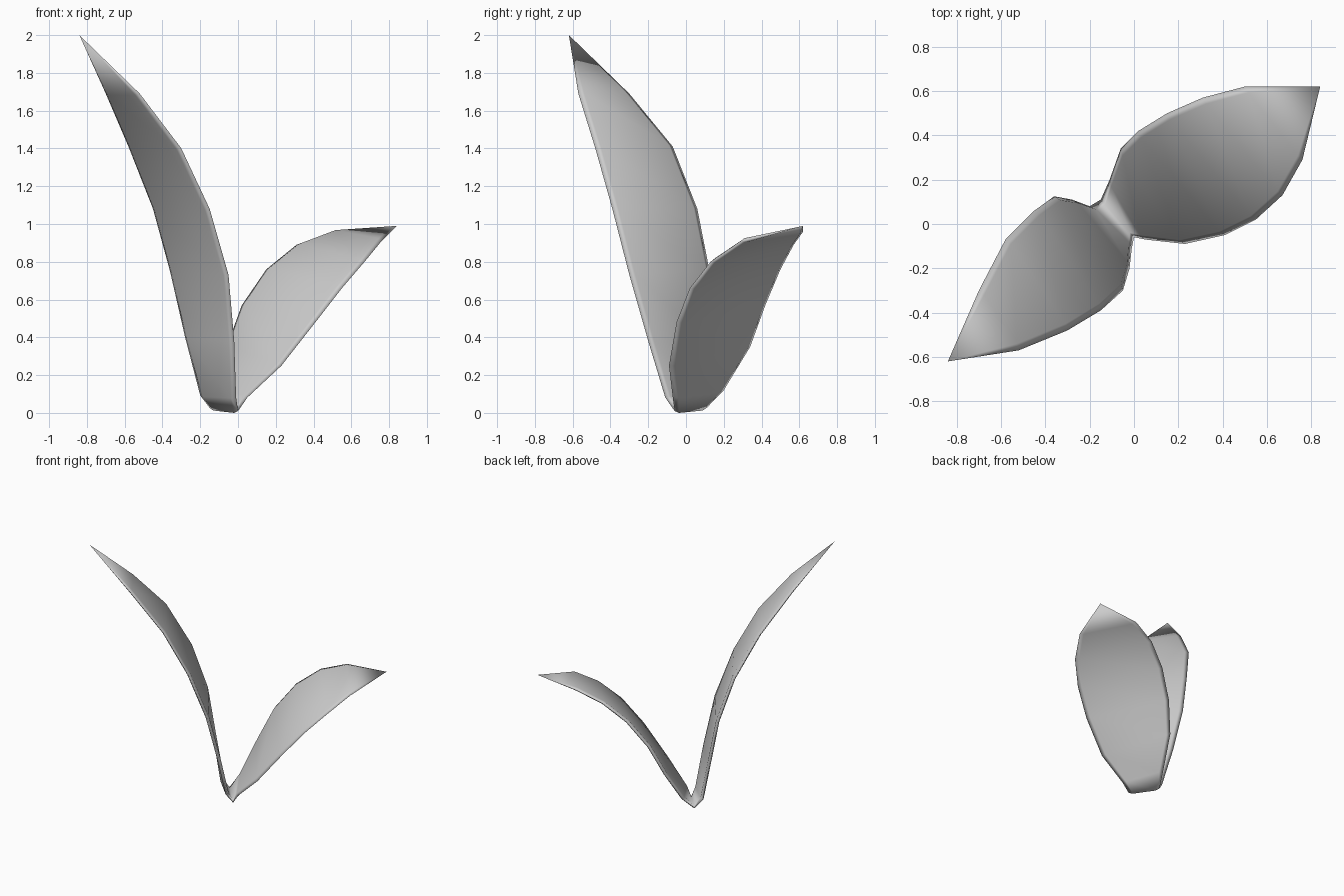
import bpy, bmesh
from mathutils import Vector

if "Cube" in bpy.data.objects:
    bpy.data.objects.remove(bpy.data.objects["Cube"])

THICK = 0.012   # half thickness of the blade
RIM = 0.03      # width of the tapered rim

# Front and back edge of each leaf, row by row from the tip to the base
tall_tip = (-0.84, -0.62, 2.0)
tall = [
    ((-0.52, -0.57, 1.69), (-0.70, -0.30, 1.69)),
    ((-0.30, -0.48, 1.40), (-0.58, -0.07, 1.41)),
    ((-0.15, -0.39, 1.08), (-0.45, 0.06, 1.08)),
    ((-0.05, -0.30, 0.73), (-0.36, 0.125, 0.75)),
    ((-0.02, -0.20, 0.38), (-0.28, 0.11, 0.40)),
    ((-0.01, -0.11, 0.08), (-0.20, 0.08, 0.09)),
]
base = [((0.0, -0.06, 0.008), (-0.15, 0.11, 0.025))]
short = [
    ((0.05, -0.07, 0.08), (-0.11, 0.20, 0.12)),
    ((0.23, -0.09, 0.25), (-0.06, 0.34, 0.35)),
    ((0.41, -0.05, 0.48), (0.02, 0.42, 0.57)),
    ((0.55, 0.02, 0.66), (0.15, 0.50, 0.76)),
    ((0.67, 0.13, 0.80), (0.31, 0.57, 0.89)),
    ((0.76, 0.29, 0.91), (0.50, 0.62, 0.96)),
]
short_tip = (0.84, 0.62, 0.99)


def build_leaves(name, tip_a, rows, tip_b):
    """Thin lens-section strip running tip to tip through the shared base."""
    bm = bmesh.new()
    rows = [(Vector(a), Vector(b)) for a, b in rows]
    mids = [Vector(tip_a)] + [(a + b) / 2 for a, b in rows] + [Vector(tip_b)]
    rings = []
    for i, (a, b) in enumerate(rows):
        across = (b - a).normalized()
        before = (mids[i + 1] - mids[i]).normalized()
        after = (mids[i + 2] - mids[i + 1]).normalized()
        up = (before + after).cross(across).normalized() * THICK
        inset = across * RIM
        ring = (a, a + inset + up, b - inset + up, b, b - inset - up, a + inset - up)
        rings.append([bm.verts.new(p) for p in ring])
    # Blade surfaces
    for r, s in zip(rings, rings[1:]):
        for k in range(6):
            n = (k + 1) % 6
            bm.faces.new((r[k], r[n], s[n], s[k]))
    # Pointed tips
    for tip, ring in ((tip_a, rings[0]), (tip_b, rings[-1])):
        point = bm.verts.new(tip)
        for k in range(6):
            bm.faces.new((ring[k], ring[(k + 1) % 6], point))
    bmesh.ops.recalc_face_normals(bm, faces=bm.faces)
    for f in bm.faces:
        f.smooth = True
    # Rest on the ground
    low = min(v.co.z for v in bm.verts)
    for v in bm.verts:
        if v.co.z < 0.1:
            v.co.z -= low
    mesh = bpy.data.meshes.new(name)
    bm.to_mesh(mesh)
    bm.free()
    obj = bpy.data.objects.new(name, mesh)
    bpy.context.collection.objects.link(obj)
    return obj


build_leaves("leaf_pair", tall_tip, tall + base + short, short_tip)
